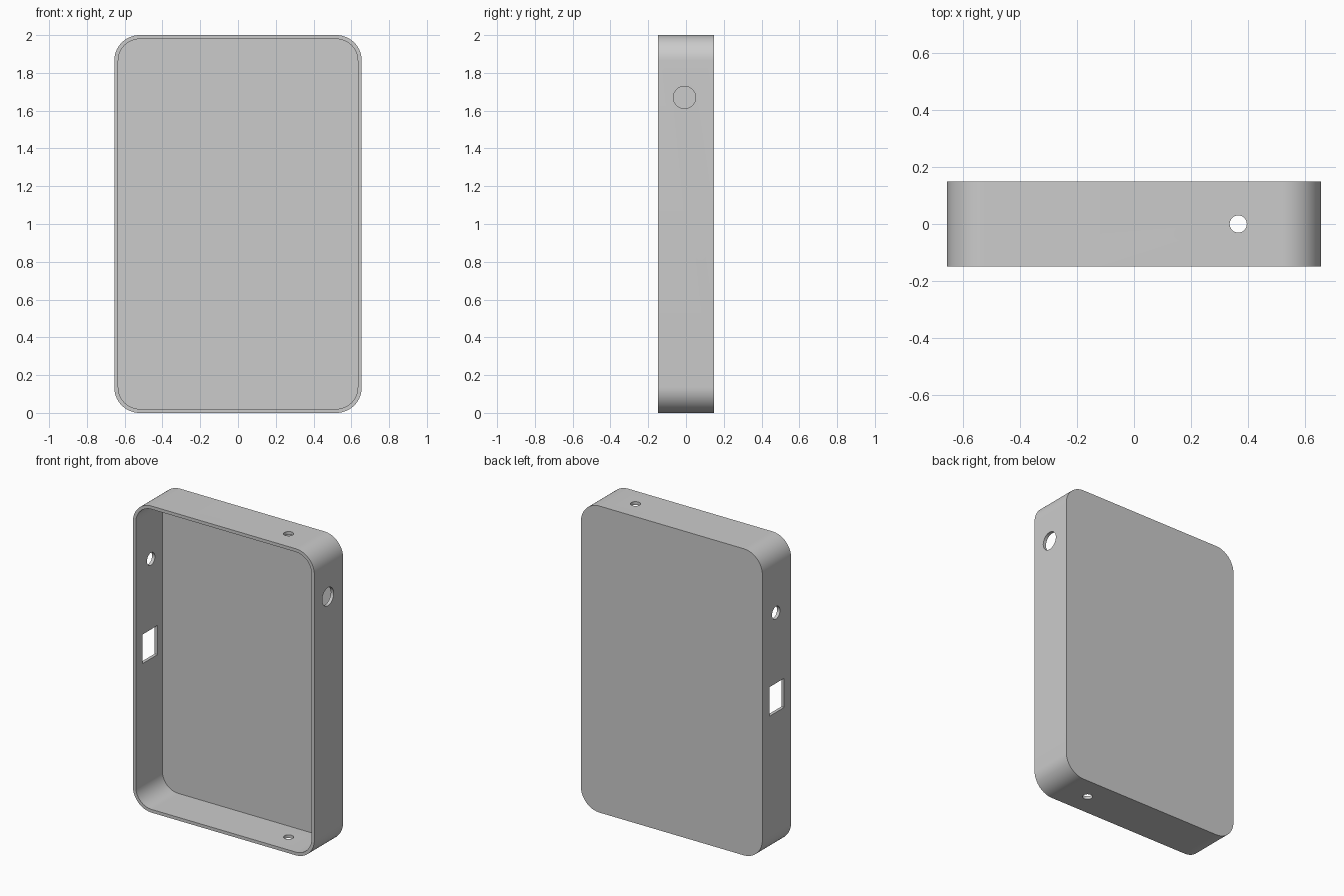
import bpy, bmesh, math
from mathutils import Matrix

if "Cube" in bpy.data.objects:
    bpy.data.objects.remove(bpy.data.objects["Cube"])

HALF_W, HEIGHT, HALF_D = 0.655, 2.0, 0.148
WALL, BACK, RADIUS = 0.021, 0.022, 0.135


def make_object(name, bm):
    bmesh.ops.recalc_face_normals(bm, faces=bm.faces)
    mesh = bpy.data.meshes.new(name)
    bm.to_mesh(mesh)
    bm.free()
    ob = bpy.data.objects.new(name, mesh)
    bpy.context.collection.objects.link(ob)
    return ob


def rounded_slab(name, half_w, half_h, r, y0, y1, steps=16):
    """Rounded rectangle in the xz plane, extruded from y0 to y1."""
    bm = bmesh.new()
    verts = []
    for i, (sx, sz) in enumerate([(1, 1), (-1, 1), (-1, -1), (1, -1)]):
        for k in range(steps + 1):
            a = math.pi / 2 * (i + k / steps)
            verts.append(bm.verts.new((sx * (half_w - r) + r * math.cos(a), y0,
                                       HEIGHT / 2 + sz * (half_h - r) + r * math.sin(a))))
    face = bm.faces.new(verts)
    ext = bmesh.ops.extrude_face_region(bm, geom=[face], use_keep_orig=True)["geom"]
    bmesh.ops.translate(bm, vec=(0, y1 - y0, 0),
                        verts=[g for g in ext if isinstance(g, bmesh.types.BMVert)])
    return make_object(name, bm)


def cylinder(name, radius, depth, loc, rot):
    bm = bmesh.new()
    bmesh.ops.create_cone(bm, cap_ends=True, segments=48, radius1=radius,
                          radius2=radius, depth=depth,
                          matrix=Matrix.Translation(loc) @ rot)
    return make_object(name, bm)


def box(name, size, loc):
    bm = bmesh.new()
    bmesh.ops.create_cube(bm, size=1, matrix=Matrix.Translation(loc) @ Matrix.Diagonal((*size, 1)))
    return make_object(name, bm)


# Outer shell
case = rounded_slab("case_shell", HALF_W, HEIGHT / 2, RADIUS, -HALF_D, HALF_D)

# Cutters: open front cavity, side holes, port, and top/bottom holes
along_x = Matrix.Rotation(math.pi / 2, 4, 'Y')
upright = Matrix.Identity(4)
cutters = [
    rounded_slab("cavity_cutter", HALF_W - WALL, HEIGHT / 2 - WALL, RADIUS - WALL,
                 -HALF_D - 0.1, HALF_D - BACK),
    cylinder("right_hole_cutter", 0.059, 0.2, (HALF_W, -0.008, 1.67), along_x),
    cylinder("left_hole_cutter", 0.041, 0.2, (-HALF_W, 0.008, 1.565), along_x),
    box("left_port_cutter", (0.2, 0.153, 0.19), (-HALF_W, 0, 1.01)),
    cylinder("top_bottom_hole_cutter", 0.03, 2.4, (0.365, 0, 1.0), upright),
]
bpy.context.view_layer.objects.active = case
for cutter in cutters:
    cutter.hide_render = True
    mod = case.modifiers.new(cutter.name, 'BOOLEAN')
    mod.operation = 'DIFFERENCE'
    mod.solver = 'EXACT'
    mod.object = cutter
    bpy.ops.object.modifier_apply(modifier=mod.name)
    bpy.data.objects.remove(cutter)

# Smooth corners, crisp edges
bpy.ops.object.select_all(action='DESELECT')
case.select_set(True)
bpy.ops.object.shade_smooth_by_angle(angle=math.radians(30))
